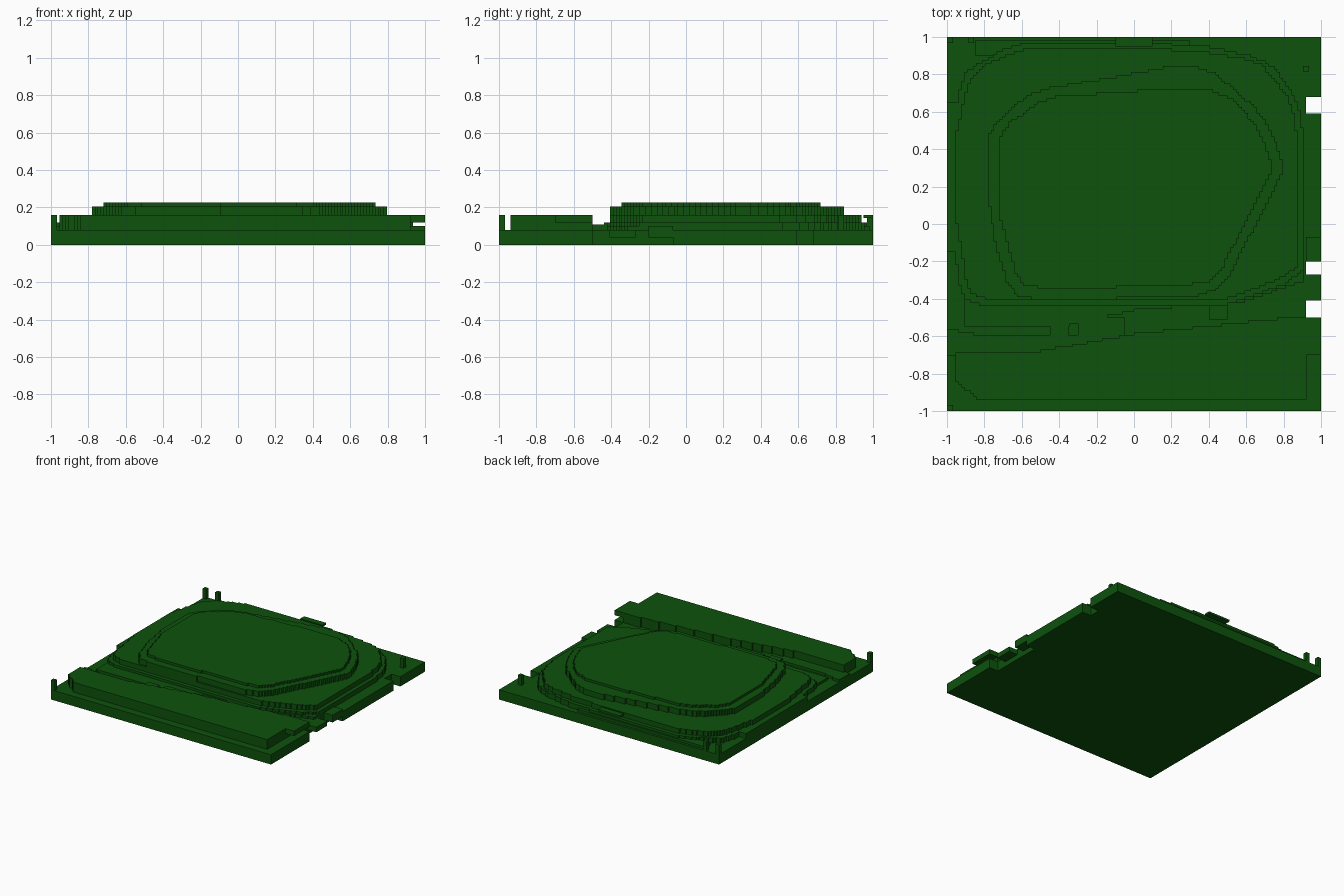
import bpy, bmesh
from mathutils import Vector

if "Cube" in bpy.data.objects:
    bpy.data.objects.remove(bpy.data.objects["Cube"], do_unlink=True)

CELL = 1 / 64            # size of one terrain cell
BASE, BENCH, SHELF, LEDGE, UPPER, TOP = .08, .1, .12, .16, .205, .225
EDGE = .92               # where the left edge strips begin

green = bpy.data.materials.new("deep_green")
green.use_nodes = True
green.diffuse_color = (.004, .085, .004, 1)
shader = green.node_tree.nodes["Principled BSDF"]
shader.inputs["Base Color"].default_value = green.diffuse_color


def neighbours(points):
    """Yield each point together with the one before and the one after."""
    return zip(points[-1:] + points[:-1], points, points[1:] + points[:1])


def rounded(points, radius):
    """Replace every corner of an outline with a short curve."""
    result = []
    for before, corner, after in neighbours([Vector(p) for p in points]):
        arms = []
        for other in (before, after):
            arm = other - corner
            arms.append(corner + arm.normalized() * min(radius, arm.length / 2))
        middle = (arms[0] + arms[1] + corner * 2) / 4
        result += [arms[0], middle, arms[1]]
    return result


def grown(points, distance):
    """Move every side of a counterclockwise outline outwards."""
    result = []
    for before, corner, after in neighbours([Vector(p) for p in points]):
        sides = [(corner - before).normalized(), (after - corner).normalized()]
        a, b = [Vector((side.y, -side.x)) for side in sides]
        result.append(corner + (a + b) * distance / (1 + a.dot(b)))
    return result


def stepped(points):
    """Turn a loose outline into a blocky one that follows the cell grid."""
    cells = [(round(p[0] / CELL), round(p[1] / CELL)) for p in points]
    path = []
    for (ax, ay), (bx, by) in zip(cells, cells[1:] + cells[:1]):
        count = max(1, min(abs(bx - ax), abs(by - ay)))
        last_y = ay
        for i in range(1, count + 1):
            x = round(ax + (bx - ax) * i / count)
            y = round(ay + (by - ay) * i / count)
            for cell in ((x, last_y), (x, y)):
                if cell not in path:
                    path.append(cell)
            last_y = y
    return [(p[0] * CELL, p[1] * CELL) for a, p, b in neighbours(path)
            if not (a[0] == p[0] == b[0] or a[1] == p[1] == b[1])]


def slab(name, outline, low, high):
    """Extrude an outline between two heights."""
    bm = bmesh.new()
    face = bm.faces.new([bm.verts.new((x, y, low)) for x, y in outline])
    extruded = bmesh.ops.extrude_face_region(bm, geom=[face], use_keep_orig=True)
    for item in extruded["geom"]:
        if isinstance(item, bmesh.types.BMVert):
            item.co.z = high
    bmesh.ops.recalc_face_normals(bm, faces=bm.faces)
    mesh = bpy.data.meshes.new(name)
    bm.to_mesh(mesh)
    bm.free()
    mesh.materials.append(green)
    bpy.context.collection.objects.link(bpy.data.objects.new(name, mesh))


def block(name, left, right, front, back, low, high):
    outline = [(left, front), (right, front), (right, back), (left, back)]
    slab(name, outline, low, high)


# Ground, with notches left open between the strips along its left edge
block("ground", -1, EDGE, -1, 1, 0, BASE)
block("front_edge_strip", EDGE, 1, -1, -.5, 0, BASE)
block("middle_edge_strip", EDGE, 1, -.07, .59, 0, BASE)
block("back_edge_strip", EDGE, 1, .68, 1, 0, BASE)
block("front_notch_plate", EDGE, 1, -.41, -.27, BASE / 2, BASE)
block("back_notch_plate", EDGE, 1, -.2, -.07, BASE / 2, BENCH)

# Bank in front of the channel, with a low step at its foot
bank_crest = [(EDGE, -.5), (0, -.6), (-.5, -.68), (-.95, -.7)]
bank_front = [(-.95, -.85), (-.85, -.93), (EDGE, -.93)]
slab("front_bank", stepped(bank_crest + bank_front), BASE, LEDGE)
block("bank_end", EDGE, 1, -.7, -.5, SHELF, LEDGE)
slab("bank_step", stepped([(-1, -.7), (-.5, -.7), (0, -.6), (-.4, -.6), (-.8, -.6), (-1, -.55)]),
     BASE, BENCH)

# Low stones in the channel
for place, left, width in (("right", -.45, .1), ("middle", -.3, .25), ("left", .4, .1)):
    centre = left / 8 - .51
    block(f"{place}_channel_stone", left, left + width, centre - .05, centre + .05,
          BASE, BENCH + CELL / 2)

# Low benches around the foot of the terraces
slab("channel_bench", stepped([(-.9, -.55), (-.4, -.55), (0, -.45), (.6, -.4), (.9, -.3),
                               (.9, -.2), (-.9, -.3)]), BASE, BENCH)
block("right_bench", -1, -.9, -.15, .65, BASE, SHELF)
block("back_bench", -.85, .3, .9, .98, BASE, BENCH)

# Broad terrace and the shelf beneath it
broad = [(-.9, -.4), (.5, -.4), (.88, -.25), (.88, .6), (.7, .87), (.3, .93),
         (-.6, .93), (-.88, .8), (-.95, .4), (-.95, 0)]
slab("low_shelf", stepped(rounded(grown(broad, CELL * 2), .1)), BASE, SHELF)
slab("broad_terrace", stepped(rounded(broad, .1)), SHELF, LEDGE)

# Upper terrace and the plateau set back from its rim
mound = [(-.65, -.41), (.45, -.37), (.6, -.1), (.82, .35), (.65, .65), (.35, .87),
         (-.55, .7), (-.78, .5), (-.78, 0)]
slab("upper_terrace", stepped(rounded(mound, .1)), LEDGE, UPPER)
plateau = [(x, min(y, .72)) for x, y in rounded(grown(mound, -.055), .1)]
slab("plateau", stepped(plateau), UPPER, TOP)

# Overhanging lip and thin posts along the borders
block("back_lip", -.1, .1, .95, 1, LEDGE - CELL, LEDGE)
rim = 1 - CELL
posts = {"front_corner_post": (-rim, -rim), "back_corner_post": (-rim, rim),
         "back_post": (-.87, rim), "side_post": (EDGE, .83)}
for name, (x, y) in posts.items():
    block(name, x - CELL, x + CELL, y - CELL, y + CELL, BASE, LEDGE)
